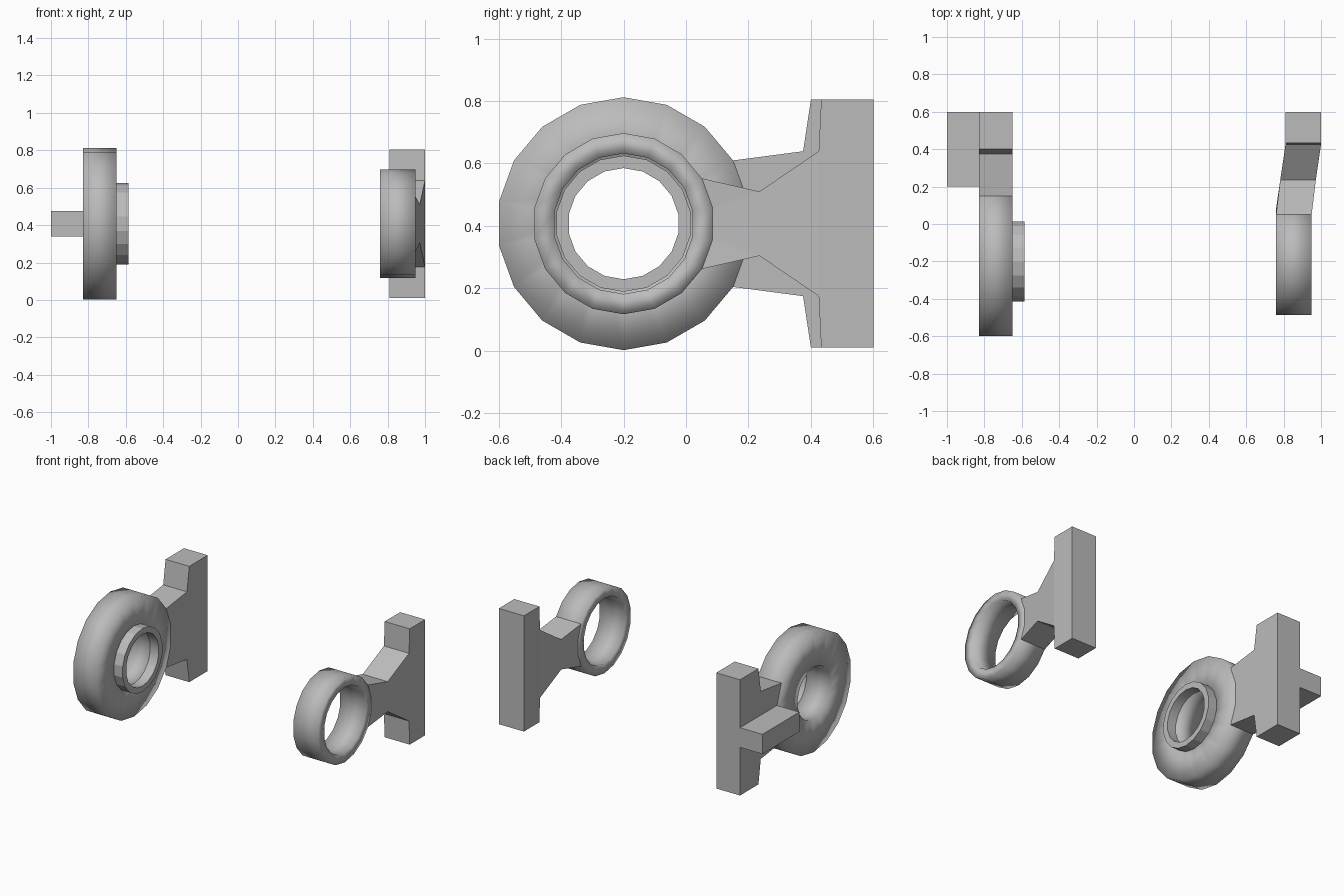
import bpy, bmesh
from math import sin, cos, radians
from mathutils import Vector

cube = bpy.data.objects.get("Cube")
if cube:
    bpy.data.objects.remove(cube, do_unlink=True)

grey = bpy.data.materials.new("plain grey")
grey.use_nodes = True
COLOUR = (0.5, 0.5, 0.5, 1)
grey.diffuse_color = COLOUR
grey.node_tree.nodes["Principled BSDF"].inputs["Base Color"].default_value = COLOUR

SIDES = 18
MID_Y, MID_Z = -0.2, 0.407


def finish(name, bm):
    bmesh.ops.recalc_face_normals(bm, faces=bm.faces)
    mesh = bpy.data.meshes.new(name)
    bm.to_mesh(mesh)
    bm.free()
    mesh.materials.append(grey)
    obj = bpy.data.objects.new(name, mesh)
    bpy.context.collection.objects.link(obj)
    return obj


def on_circle(radius, degrees):
    a = radians(degrees)
    return MID_Y + radius * cos(a), MID_Z + radius * sin(a)


def ring(name, x0, x1, inner, outer, smooth_outside=True):
    """Washer whose axis runs along x."""
    bm = bmesh.new()
    section = [(x0, inner), (x1, inner), (x1, outer), (x0, outer)]
    loops = []
    for i in range(SIDES):
        loops.append([bm.verts.new((x, *on_circle(r, 10 + i * 360 / SIDES))) for x, r in section])
    for i, a in enumerate(loops):
        b = loops[(i + 1) % SIDES]
        for k in range(4):
            n = (k + 1) % 4
            f = bm.faces.new((a[k], a[n], b[n], b[k]))
            f.smooth = smooth_outside or k == 0
    return finish(name, bm)


def bracket(name, x0, x1, radius, upper, bends=(), shift=lambda y: 0):
    """Symmetric plate that starts on the ring's rim; bends push it sideways."""
    half = [(y, z - MID_Z) for y, z in [on_circle(radius, 10), on_circle(radius, 30)]] + upper
    outline = half + [(y, -h) for y, h in reversed(half)]
    bm = bmesh.new()
    face = bm.faces.new([bm.verts.new((x0, y, MID_Z + h)) for y, h in outline])
    side = bmesh.ops.extrude_face_region(bm, geom=[face])
    moved = [v for v in side["geom"] if isinstance(v, bmesh.types.BMVert)]
    bmesh.ops.translate(bm, verts=moved, vec=Vector((x1 - x0, 0, 0)))
    for y in bends:
        bmesh.ops.bisect_plane(bm, geom=bm.verts[:] + bm.edges[:] + bm.faces[:],
                               plane_co=(0, y, 0), plane_no=(0, 1, 0))
    for v in bm.verts:
        v.co.x += shift(v.co.y)
    bmesh.ops.triangulate(bm, faces=[f for f in bm.faces if len(f.verts) > 4])
    return finish(name, bm)


def box(name, low, high):
    bm = bmesh.new()
    bmesh.ops.create_cube(bm, size=1)
    for v in bm.verts:
        v.co = [a if c < 0 else b for c, a, b in zip(v.co, low, high)]
    return finish(name, bm)


# Large ring with its collar, mounting plate and side bar
ring("large_ring", -0.83, -0.65, 0.178, 0.405)
ring("large_ring_collar", -0.65, -0.585, 0.178, 0.218, smooth_outside=False)
bracket("large_bracket", -0.83, -0.65, 0.405, [(0.375, 0.232), (0.40, 0.397), (0.6, 0.397)])
box("side_bar", (-1, 0.2, 0.34), (-0.83, 0.6, 0.475))


# Small ring with its cranked mounting plate
def crank(y):
    stops = [(0.086, 0), (0.235, 0.022), (0.425, 0.05)]
    if y <= stops[0][0]:
        return 0
    for (ya, xa), (yb, xb) in zip(stops, stops[1:]):
        if y <= yb:
            return xa + (xb - xa) * (y - ya) / (yb - ya)
    return stops[-1][1]


ring("small_ring", 0.76, 0.95, 0.225, 0.29)
bracket("small_bracket", 0.76, 0.95, 0.29,
        [(0.235, 0.103), (0.425, 0.232), (0.433, 0.397), (0.6, 0.397)],
        bends=(0.235, 0.425), shift=crank)
